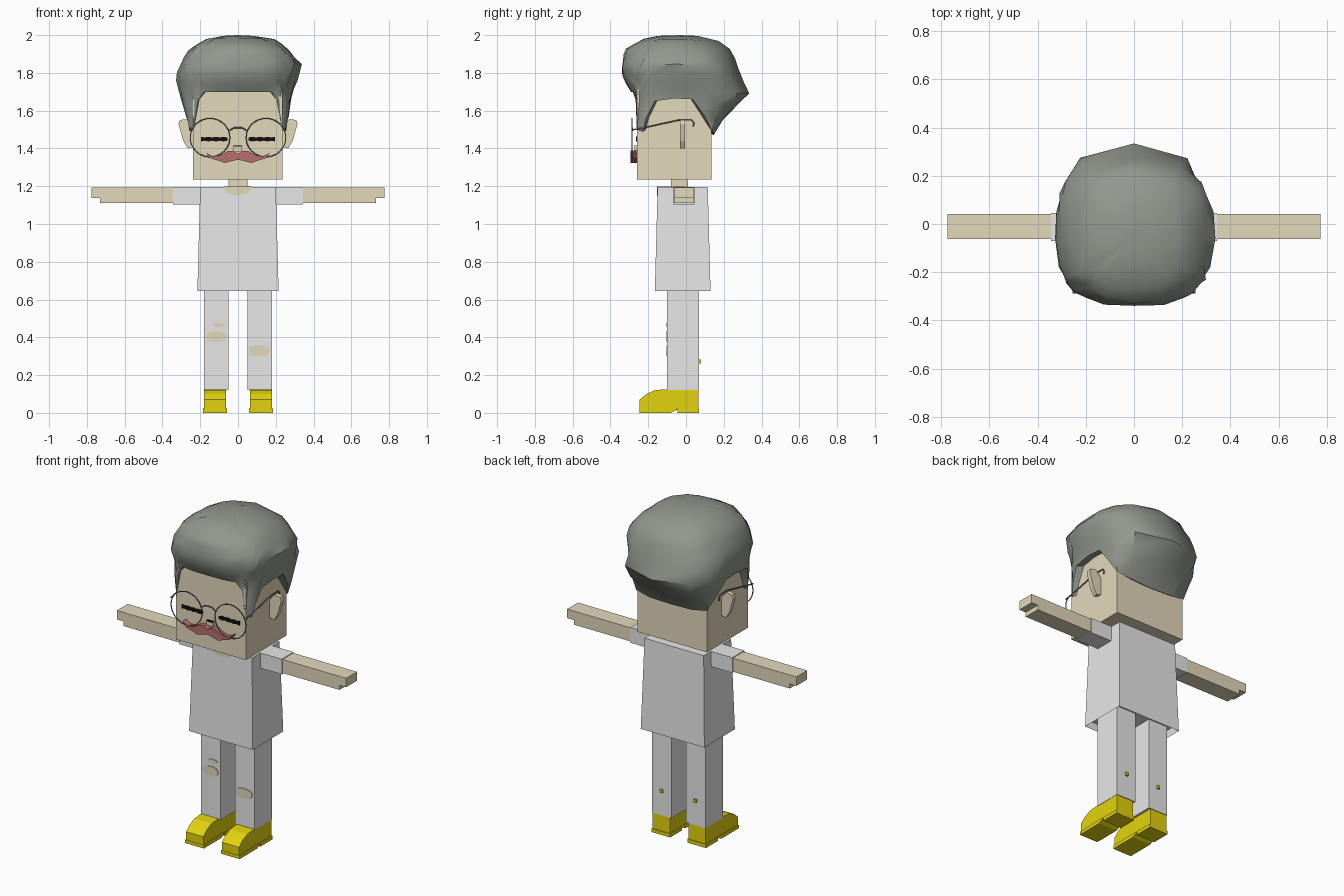
import bpy, bmesh, math, random
from mathutils import Vector

random.seed(4)
cube = bpy.data.objects.get("Cube")
if cube:
    bpy.data.objects.remove(cube, do_unlink=True)


def material(name, r, g, b):
    m = bpy.data.materials.new(name)
    m.use_nodes = True
    m.diffuse_color = (r, g, b, 1)
    m.node_tree.nodes["Principled BSDF"].inputs["Base Color"].default_value = (r, g, b, 1)
    return m


SKIN = material("skin", 0.77, 0.69, 0.50)
CLOTH = material("white cloth", 0.8, 0.8, 0.8)
YELLOW = material("yellow", 0.77, 0.65, 0.004)
HAIR = material("grey hair", 0.29, 0.31, 0.27)
PINK = material("pink moustache", 0.48, 0.16, 0.15)
BLACK = material("black", 0.005, 0.005, 0.005)
WIRE = material("grey wire", 0.2, 0.2, 0.25)


def finish(name, bm, mat):
    bmesh.ops.recalc_face_normals(bm, faces=bm.faces)
    me = bpy.data.meshes.new(name)
    bm.to_mesh(me)
    bm.free()
    me.materials.append(mat)
    ob = bpy.data.objects.new(name, me)
    bpy.context.collection.objects.link(ob)
    return ob


def prism(name, pts, axis, a, b, mat):
    """Extrude a 2D outline along x (outline is y,z) or y (outline is x,z)."""
    bm = bmesh.new()
    place = (lambda p, d: (d, p[0], p[1])) if axis == "x" else (lambda p, d: (p[0], d, p[1]))
    rings = [[bm.verts.new(place(p, d)) for p in pts] for d in (a, b)]
    for ring in rings:
        bm.faces.new(ring)
    n = len(pts)
    for i in range(n):
        j = (i + 1) % n
        bm.faces.new((rings[0][i], rings[0][j], rings[1][j], rings[1][i]))
    return finish(name, bm, mat)


def box(name, x, y, z, mat):
    rect = [(x[0], z[0]), (x[1], z[0]), (x[1], z[1]), (x[0], z[1])]
    return prism(name, rect, "y", y[0], y[1], mat)


def wire(name, pts, radius, closed=False):
    cu = bpy.data.curves.new(name, "CURVE")
    cu.dimensions = "3D"
    cu.bevel_depth = radius
    cu.bevel_resolution = 1
    sp = cu.splines.new("POLY")
    sp.points.add(len(pts) - 1)
    for p, co in zip(sp.points, pts):
        p.co = (*co, 1)
    sp.use_cyclic_u = closed
    cu.materials.append(WIRE)
    ob = bpy.data.objects.new(name, cu)
    bpy.context.collection.objects.link(ob)
    bpy.ops.object.select_all(action="DESELECT")
    ob.select_set(True)
    bpy.context.view_layer.objects.active = ob
    bpy.ops.object.convert(target="MESH")


def mirrored(half):
    return half + [(-x, z) for x, z in reversed(half) if abs(x) > 1e-4]


# Head, neck and nose
box("head", (-0.237, 0.235), (-0.26, 0.135), (1.235, 1.8), SKIN)
box("neck", (-0.05, 0.05), (-0.08, 0.01), (1.19, 1.24), SKIN)
box("nose", (-0.023, 0.02), (-0.272, -0.255), (1.385, 1.415), SKIN)
box("nose_shadow_line", (-0.023, 0.02), (-0.274, -0.258), (1.409, 1.415), BLACK)

# Torso: tapered box with a hollow hem
bm = bmesh.new()
levels = [(0.215, -0.165, 0.13, 0.645), (0.2, -0.15, 0.115, 1.197)]
low, high = [[bm.verts.new(c) for c in ((-x, a, z), (x, a, z), (x, b, z), (-x, b, z))]
             for x, a, b, z in levels]
hem = bm.faces.new(low)
bm.faces.new(high)
for i in range(4):
    j = (i + 1) % 4
    bm.faces.new((low[i], low[j], high[j], high[i]))
bmesh.ops.recalc_face_normals(bm, faces=bm.faces)
bmesh.ops.inset_region(bm, faces=[hem], thickness=0.012)
bmesh.ops.translate(bm, vec=(0, 0, 0.04), verts=hem.verts)
finish("shirt", bm, CLOTH)

# Scooped neckline on the front and on top of the shirt
scoop = [(0.075 * math.cos(a), 1.198 - 0.046 * math.sin(a))
         for a in (math.pi * i / 8 for i in range(9))]
prism("neckline", scoop, "y", -0.154, -0.148, SKIN)
box("neckline_top", (-0.07, 0.07), (-0.153, 0.0), (1.195, 1.199), SKIN)

moustache = [(0, 1.372), (0.025, 1.388), (0.055, 1.386), (0.095, 1.362), (0.13, 1.358),
             (0.17, 1.378), (0.145, 1.347), (0.11, 1.337), (0.07, 1.323), (0.03, 1.334), (0, 1.34)]
for side, s in (("left", 1), ("right", -1)):
    def span(a, b):
        return sorted((s * a, s * b))

    # Arms
    box(side + "_sleeve", span(0.195, 0.345), (-0.07, 0.045), (1.104, 1.197), CLOTH)
    arm = [(0.34, 1.11), (0.73, 1.11), (0.73, 1.138), (0.775, 1.138), (0.775, 1.193), (0.34, 1.193)]
    prism(side + "_arm", [(s * x, z) for x, z in arm], "y", -0.063, 0.041, SKIN)

    # Legs, heel tabs and shoes
    box(side + "_leg", span(0.049, 0.181), (-0.1, 0.07), (0.12, 0.69), CLOTH)
    box(side + "_calf_tab", span(0.105, 0.122), (0.065, 0.08), (0.262, 0.282), YELLOW)
    shoe = [(-0.245, 0.012), (-0.245, 0.07), (-0.21, 0.1), (-0.165, 0.12), (-0.11, 0.125),
            (0.066, 0.125), (0.066, 0.012), (-0.03, 0.022), (-0.06, 0.022)]
    prism(side + "_shoe", shoe, "x", *span(0.063, 0.179), YELLOW)
    sole = [(-0.247, 0), (-0.247, 0.02), (-0.06, 0.024), (-0.04, 0.02), (-0.08, 0)]
    prism(side + "_sole", sole, "x", *span(0.058, 0.184), YELLOW)
    heel = [(-0.045, 0), (0.07, 0), (0.07, 0.022), (-0.045, 0.022)]
    prism(side + "_heel", heel, "x", *span(0.058, 0.184), YELLOW)

    # Ears, closed eyes
    ear = [(0.23, 1.41), (0.265, 1.4), (0.29, 1.44), (0.315, 1.53), (0.308, 1.55),
           (0.27, 1.556), (0.23, 1.51)]
    prism(side + "_ear", [(s * x, z) for x, z in ear], "y", -0.032, -0.005, SKIN)
    lashes = [(0.056 + 0.02 * i, 1.441 - 0.004 * (i % 2)) for i in range(8)]
    lashes += [(0.056 + 0.02 * i, 1.458 + 0.004 * (i % 2)) for i in reversed(range(8))]
    prism(side + "_eye", [(s * x, z) for x, z in lashes], "y", -0.266, -0.258, BLACK)

    # Glasses
    rim = [(s * (0.148 + 0.105 * math.cos(a)), -0.285, 1.457 + 0.102 * math.sin(a))
           for a in (math.tau * i / 32 for i in range(32))]
    wire(side + "_rim", rim, 0.003, True)
    temple = [(-0.287, 1.498), (-0.23, 1.508), (-0.04, 1.55), (0.03, 1.55), (0.042, 1.535), (0.038, 1.518)]
    wire(side + "_temple", [(s * 0.252, y, z) for y, z in temple], 0.004)

wire("bridge", [(-0.045, -0.285, 1.495), (-0.02, -0.285, 1.51), (0.02, -0.285, 1.51),
                (0.045, -0.285, 1.495)], 0.004)
prism("moustache", mirrored(moustache), "y", -0.295, -0.258, PINK)

# Torn knees
def tear(name, cx, cz, w, h):
    pts = []
    for i in range(10):
        a = math.tau * i / 10
        k = random.uniform(0.85, 1)
        pts.append((cx + w * k * math.cos(a), cz + h * k * math.copysign(abs(math.sin(a)) ** 0.6, math.sin(a))))
    prism(name, pts, "y", -0.104, -0.098, SKIN)


tear("right_knee_tear", -0.115, 0.405, 0.061, 0.032)
tear("right_small_tear", -0.1, 0.467, 0.033, 0.014)
tear("left_knee_tear", 0.112, 0.328, 0.064, 0.03)

# Hair: rings lofted from an uneven hairline up to the crown
# Hairline around half of the head: x, y, z
LINE = [(0, -0.26, 1.7), (0.09, -0.26, 1.7), (0.165, -0.26, 1.7), (0.205, -0.26, 1.655),
        (0.235, -0.26, 1.5), (0.235, -0.215, 1.49), (0.235, -0.195, 1.56), (0.235, -0.15, 1.65),
        (0.235, -0.06, 1.665), (0.235, 0.02, 1.66), (0.235, 0.08, 1.57), (0.235, 0.135, 1.49),
        (0.13, 0.135, 1.475), (0, 0.135, 1.47)]
# Outline by height: z, left, right, front, back, squareness
SHAPE = [(1.46, 0.255, 0.255, 0.275, 0.14, 9), (1.56, 0.275, 0.27, 0.275, 0.2, 6),
         (1.69, 0.31, 0.285, 0.285, 0.335, 3.2), (1.77, 0.33, 0.32, 0.335, 0.305, 2.7),
         (1.85, 0.305, 0.335, 0.345, 0.275, 2.6), (1.93, 0.255, 0.265, 0.315, 0.235, 2.5),
         (1.98, 0.165, 0.19, 0.23, 0.15, 2.3), (1.996, 0.08, 0.08, 0.15, 0.06, 2)]
CY = -0.06


def hair_point(dx, dy, z):
    for p, q in zip(SHAPE, SHAPE[1:]):
        if z <= q[0]:
            break
    t = min(1, max(0, (z - p[0]) / (q[0] - p[0])))
    _, xl, xr, front, back, n = [u + (v - u) * t for u, v in zip(p, q)]
    a = xr if dx > 0 else xl
    b = back + CY * -1 if dy > 0 else front + CY
    r = ((abs(dx) / a) ** n + (abs(dy) / b) ** n) ** (-1 / n)
    return Vector((dx * r, CY + dy * r, z))


bm = bmesh.new()
loop = LINE + [(-x, y, z) for x, y, z in reversed(LINE[1:-1])]
STEPS = 9
columns = []
for x, y, z0 in loop:
    d = Vector((x, y - CY)).normalized()
    column = [bm.verts.new((x * 0.97, CY + (y - CY) * 0.97, z0 + 0.01))]
    for k in range(STEPS + 1):
        t = k / STEPS
        p = hair_point(d.x, d.y, z0 + (1.996 - z0) * (1 - (1 - t) ** 1.35))
        if 2 < k < STEPS:
            p += Vector((d.x, d.y, 0)) * random.uniform(-0.008, 0.004)
        column.append(bm.verts.new(p))
    columns.append(column)
crown = bm.verts.new((0, -0.03, 2.0))
for i, c in enumerate(columns):
    e = columns[(i + 1) % len(columns)]
    for k in range(STEPS + 1):
        bm.faces.new((c[k], e[k], e[k + 1], c[k + 1]))
    bm.faces.new((c[-1], e[-1], crown))
hair = finish("hair", bm, HAIR)
bpy.ops.object.select_all(action="DESELECT")
hair.select_set(True)
bpy.context.view_layer.objects.active = hair
bpy.ops.object.shade_smooth_by_angle(angle=math.radians(50))
